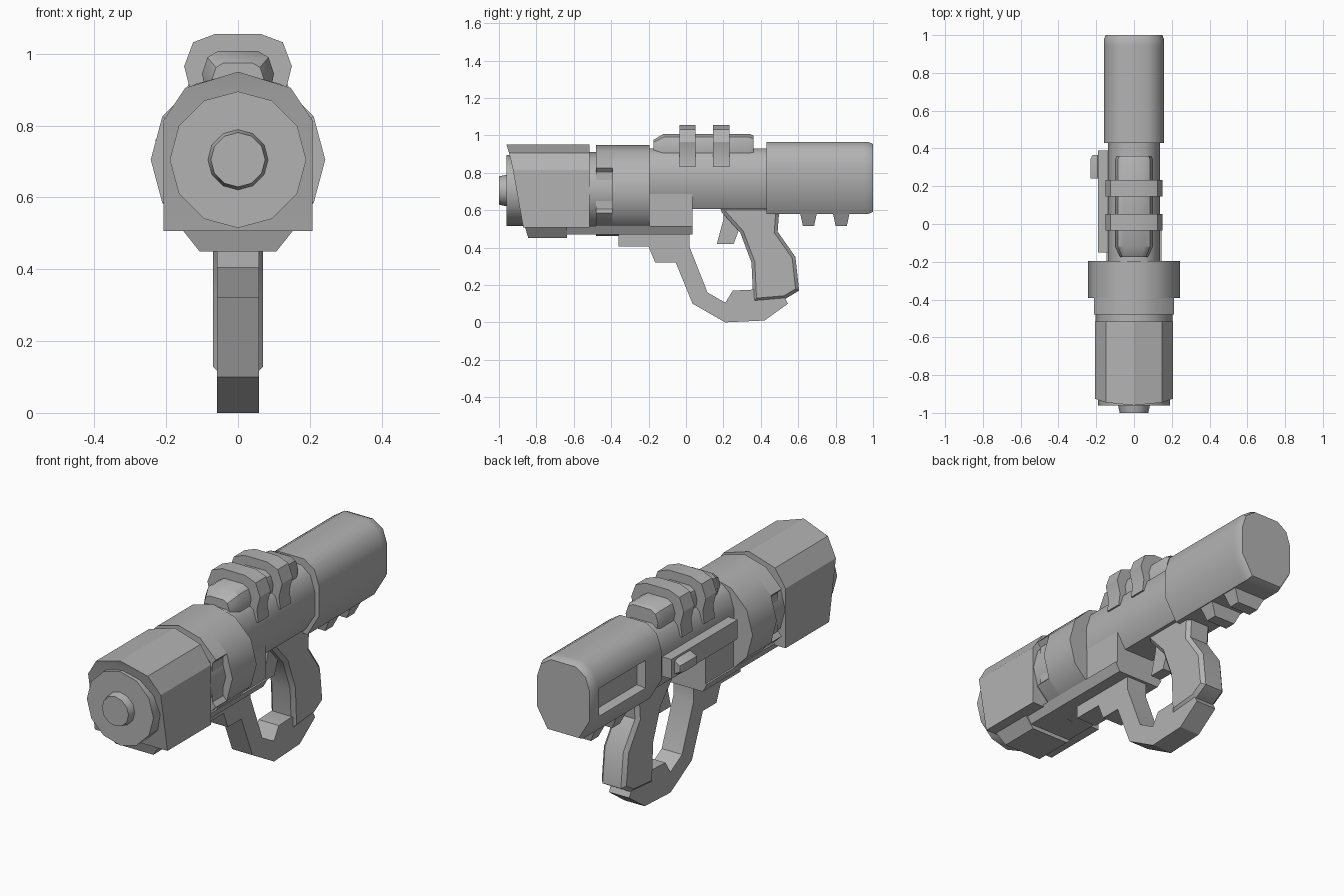
import bpy, bmesh, math

if "Cube" in bpy.data.objects:
    bpy.data.objects.remove(bpy.data.objects["Cube"])

grey = bpy.data.materials.new("mid_grey")
grey.diffuse_color = (0.45, 0.45, 0.45, 1)
grey.use_nodes = True
grey.node_tree.nodes["Principled BSDF"].inputs["Base Color"].default_value = grey.diffuse_color


def finish(name, bm, angle=32):
    bmesh.ops.recalc_face_normals(bm, faces=bm.faces)
    me = bpy.data.meshes.new(name)
    bm.to_mesh(me)
    bm.free()
    me.materials.append(grey)
    ob = bpy.data.objects.new(name, me)
    bpy.context.collection.objects.link(ob)
    bpy.ops.object.select_all(action='DESELECT')
    ob.select_set(True)
    bpy.context.view_layer.objects.active = ob
    bpy.ops.object.shade_smooth_by_angle(angle=math.radians(angle))
    return ob


def loft_mesh(half, sections, cx=0, pivot=0.705, shift=None):
    """Mirror a half profile (x, z), top to bottom, and run it along y.
    sections: (y, scale about the pivot height)."""
    bm = bmesh.new()
    rings = []
    for k, (y, s) in enumerate(sections):
        def vert(x, z):
            zz = pivot + (z - pivot) * s
            return bm.verts.new((cx + x * s, y + (shift(zz) if shift and k == 0 else 0), zz))
        right = [vert(x, z) for x, z in half]
        left = [r if x < 1e-4 else vert(-x, z) for r, (x, z) in zip(right, half)]
        rings.append((right, left))
    for (r0, l0), (r1, l1) in zip(rings, rings[1:]):
        loop0 = r0 + [v for v in reversed(l0) if v not in r0]
        loop1 = r1 + [v for v in reversed(l1) if v not in r1]
        n = len(loop0)
        for i in range(n):
            j = (i + 1) % n
            bm.faces.new((loop0[i], loop0[j], loop1[j], loop1[i]))
    # caps made of mirrored strips
    for right, left in (rings[0], rings[-1]):
        for i in range(len(right) - 1):
            vs = list(dict.fromkeys((right[i], right[i + 1], left[i + 1], left[i])))
            bm.faces.new(vs)
    return bm


def loft(name, half, sections, angle=32, **kw):
    return finish(name, loft_mesh(half, sections, **kw), angle)


def circle(r, z=0.705, n=12):
    return [(max(0, r * math.sin(2 * math.pi * i / n)), z + r * math.cos(2 * math.pi * i / n))
            if 0 < i < n // 2 else (0, z + (r if i == 0 else -r)) for i in range(n // 2 + 1)]


def plate(name, outline, w, bevel=0):
    """Extrude a side outline (y, z) across x."""
    bm = bmesh.new()
    a = [bm.verts.new((-w, y, z)) for y, z in outline]
    b = [bm.verts.new((w, y, z)) for y, z in outline]
    sides = [bm.faces.new(a), bm.faces.new(b)]
    n = len(a)
    for i in range(n):
        j = (i + 1) % n
        bm.faces.new((a[i], a[j], b[j], b[i]))
    if bevel:
        edges = list({e for f in sides for e in f.edges})
        bmesh.ops.recalc_face_normals(bm, faces=bm.faces)
        bmesh.ops.bevel(bm, geom=edges, offset=bevel, segments=1, affect='EDGES')
    return finish(name, bm)


def box(name, x0, x1, y0, y1, z0, z1):
    half = [((x1 - x0) / 2, z1), ((x1 - x0) / 2, z0)]
    return loft(name, half, [(y0, 1), (y1, 1)], cx=(x0 + x1) / 2)


# Muzzle disc, nub and inner barrel
loft("muzzle_disc", circle(0.19), [(-0.96, 1), (-0.6, 1)])
loft("muzzle_nub", circle(0.086), [(-1.0, 0.88), (-0.95, 1)])
loft("barrel_core", circle(0.205), [(-0.6, 1), (-0.3, 1)])

# Front housing with a raked front end
loft("front_housing",
     [(0, 0.95), (0.147, 0.905), (0.207, 0.815), (0.207, 0.507)],
     [(-0.96, 1), (-0.515, 1)],
     shift=lambda z: 0.09 * ((0.95 - z) / 0.443) ** 0.8)

# Keel under the housing and rail running back from it
plate_half = [(0.155, 0.51), (0.107, 0.45)]
loft("front_keel", plate_half, [(-0.86, 1), (-0.635, 1)], shift=lambda z: 0.3 * (0.507 - z))
loft("lower_rail", [(0.145, 0.515), (0.12, 0.47)], [(-0.65, 1), (0.035, 1)])

# Barrel band, and its forward lip with side notches
loft("barrel_band", circle(0.243), [(-0.392, 1), (-0.195, 1)])
lip = circle(0.243)
lip[3:4] = [(0.19, 0.805), (0.19, 0.605)]
loft("band_lip", lip, [(-0.48, 1), (-0.39, 1)])

# Receiver body and the block below it
loft("receiver",
     [(0.06, 0.93), (0.112, 0.89), (0.137, 0.81), (0.137, 0.69), (0.085, 0.605)],
     [(-0.25, 1), (0.45, 1)], angle=45)
box("receiver_block", -0.135, 0.135, -0.25, 0.035, 0.505, 0.7)

# Rear body with a recessed port in its left side
bm = loft_mesh(
    [(0.075, 0.965), (0.135, 0.925), (0.16, 0.85), (0.16, 0.69), (0.095, 0.58)],
    [(0.43, 1), (0.55, 1), (0.945, 1), (0.975, 1), (1.0, 0.94)], pivot=0.77)
bmesh.ops.recalc_face_normals(bm, faces=bm.faces)
port = [f for f in bm.faces if f.calc_center_median().x < -0.155
        and 0.6 < f.calc_center_median().y < 0.9]
bmesh.ops.inset_individual(bm, faces=port, thickness=0.012, depth=0)
bmesh.ops.inset_individual(bm, faces=port, thickness=0.018, depth=-0.04)
finish("rear_body", bm, 45)

# Two tapered feet under the rear body
for i, y in enumerate((0.655, 0.83)):
    bm = bmesh.new()
    lo = [bm.verts.new((x, y + d, 0.515)) for x, d in ((-.06, -.03), (.06, -.03), (.06, .03), (-.06, .03))]
    hi = [bm.verts.new((x, y + d, 0.6)) for x, d in ((-.1, -.048), (.1, -.048), (.1, .048), (-.1, .048))]
    bm.faces.new(lo)
    bm.faces.new(hi)
    for k in range(4):
        bm.faces.new((lo[k], lo[k - 1], hi[k - 1], hi[k]))
    finish(f"rear_foot_{i + 1}", bm)

# Scope and its two straps
loft("scope", [(0.055, 1.008), (0.085, 0.99), (0.1, 0.945), (0.09, 0.89)],
     [(-0.175, 0.72), (-0.12, 1), (0.34, 1), (0.36, 0.92)], pivot=0.89)
for i, y in enumerate((-0.035, 0.145)):
    loft(f"scope_strap_{i + 1}",
         [(0.064, 1.055), (0.125, 1.032), (0.15, 0.965), (0.132, 0.895), (0.14, 0.83)],
         [(y, 1), (y + 0.087, 1)])

# Left side rail with a bolt knob
box("side_rail", -0.19, -0.12, -0.15, 0.39, 0.69, 0.79)
loft("bolt_knob", circle(0.042, 0.74, 6), [(0.24, 1), (0.345, 1), (0.365, 0.75)],
     cx=-0.193, pivot=0.74)

# Grip, trigger and trigger guard
plate("grip", [(.18, .62), (.19, .59), (.29, .48), (.35, .32), (.36, .11), (.53, .125),
               (.605, .17), (.585, .35), (.49, .485), (.50, .62)], 0.07, 0.018)
plate("trigger", [(.2, .63), (.2, .55), (.165, .42), (.255, .42), (.285, .5), (.285, .63)], 0.03)
plate("trigger_guard", [(-.36, .48), (-.36, .405), (-.2, .405), (-.165, .32), (-.055, .32),
                        (.035, .10), (.21, 0), (.42, .01), (.545, .1), (.52, .15),
                        (.36, .175), (.25, .17), (.21, .105), (.115, .16), (.02, .4),
                        (.02, .48)], 0.058)
